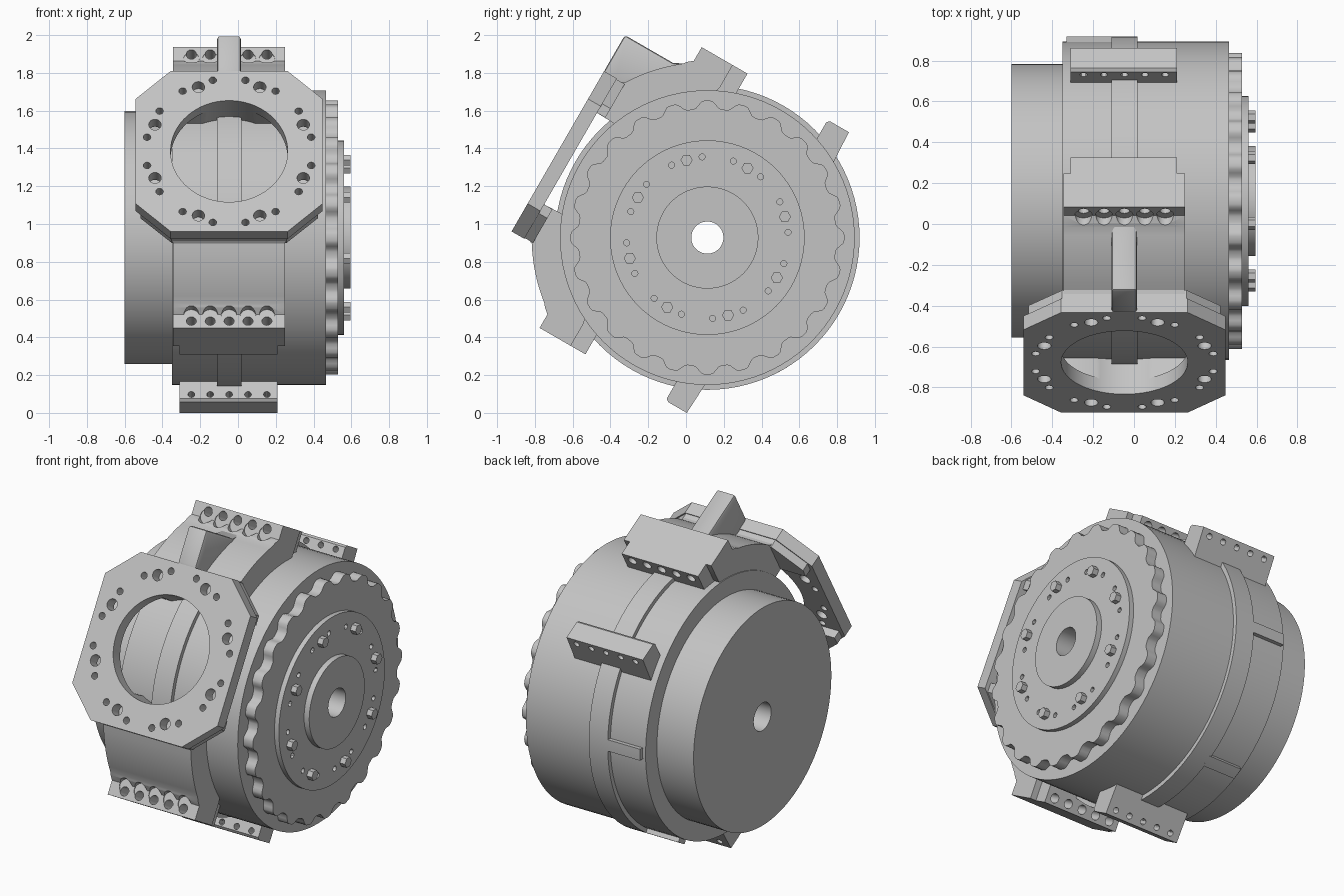
import bpy, bmesh
from math import sin, cos, pi, radians
from mathutils import Vector

cube = bpy.data.objects.get("Cube")
if cube:
    bpy.data.objects.remove(cube)

CY, CZ = 0.113, 0.928          # drum axis runs along x
MID = -0.047                   # centre of the bracket along x
S, C = sin(radians(30)), cos(radians(30))

grey = bpy.data.materials.new("machined grey")
grey.use_nodes = True
grey.diffuse_color = (0.55, 0.55, 0.55, 1)
grey.node_tree.nodes["Principled BSDF"].inputs["Base Color"].default_value = (0.55, 0.55, 0.55, 1)


# Placement rules: straight around the axis, or tilted with the mounting plate
def axial(a, p, q):
    return Vector((a, CY + p, CZ + q))


def tilted(x, n, t):
    return Vector((x, CY - C * n + S * t, CZ + S * n + C * t))


def outward(n, x, t):
    return tilted(MID + x, n, t)


def circle(r, p=0, q=0, count=24):
    return [(p + r * cos(2 * pi * i / count), q + r * sin(2 * pi * i / count)) for i in range(count)]


def arc(r, start, end, steps=12):
    angles = [radians(start + (end - start) * i / steps) for i in range(steps + 1)]
    return [(r * cos(a), r * sin(a)) for a in angles]


def finish(bm, name, bevel=0):
    bmesh.ops.recalc_face_normals(bm, faces=bm.faces)
    mesh = bpy.data.meshes.new(name)
    bm.to_mesh(mesh)
    bm.free()
    mesh.materials.append(grey)
    ob = bpy.data.objects.new(name, mesh)
    bpy.context.collection.objects.link(ob)
    if bevel:
        mod = ob.modifiers.new("soft edges", "BEVEL")
        mod.width, mod.segments, mod.limit_method = bevel, 2, "ANGLE"
        apply(ob, mod)
    return ob


def apply(ob, mod):
    with bpy.context.temp_override(object=ob, active_object=ob, selected_objects=[ob]):
        bpy.ops.object.modifier_apply(modifier=mod.name)


# One object from several prisms, each (profile, start, end)
def prisms(name, parts, place, bevel=0):
    bm = bmesh.new()
    for pts, a0, a1 in parts:
        low = [bm.verts.new(place(a0, *p)) for p in pts]
        high = [bm.verts.new(place(a1, *p)) for p in pts]
        bm.faces.new(low)
        bm.faces.new(high)
        for i in range(len(pts)):
            j = (i + 1) % len(pts)
            bm.faces.new((low[i], low[j], high[j], high[i]))
    return finish(bm, name, bevel)


# Closed (x, radius) profile turned around the drum axis
def lathe(name, profile, count=96):
    bm = bmesh.new()
    rings = [[bm.verts.new(axial(x, *p)) for p in circle(r, count=count)] for x, r in profile]
    for k, ring in enumerate(rings):
        nxt = rings[(k + 1) % len(rings)]
        for i in range(count):
            j = (i + 1) % count
            bm.faces.new((ring[i], ring[j], nxt[j], nxt[i]))
    return finish(bm, name)


def cut(targets, cutter):
    cutter.hide_render = True
    for ob in targets:
        mod = ob.modifiers.new("cut", "BOOLEAN")
        mod.operation, mod.object, mod.solver = "DIFFERENCE", cutter, "EXACT"
        apply(ob, mod)
    bpy.data.objects.remove(cutter)


def mirror(pts):
    return [(n, -t) for n, t in pts]


def polar(r, degrees):
    return r * cos(radians(degrees)), r * sin(radians(degrees))


# Stepped drum with end cap, face disc, hub and bore
drum = lathe("drum", [(-0.6, 0.085), (-0.6, 0.67), (-0.35, 0.67), (-0.35, 0.78), (0.465, 0.78),
                      (0.465, 0.515), (0.56, 0.515), (0.56, 0.27), (0.595, 0.27), (0.595, 0.085)])
pins = [(circle(0.016, *polar(0.428, 3.75 + 22.5 * k), 12), 0.53, 0.6) for k in range(16)]
cut([drum], prisms("pin_hole_cutter", pins, axial))
lathe("drum_strap", [(-0.11, 0.75), (-0.11, 0.806), (0.018, 0.806), (0.018, 0.75)])

# Scalloped ring
teeth = []
for i in range(288):
    a = 2 * pi * i / 288
    r = 0.704 + 0.021 * max(-1, min(1, 1.5 * cos(24 * a)))
    teeth.append((r * cos(a), r * sin(a)))
ring = prisms("scalloped_ring", [(teeth, 0.455, 0.53)], axial)
cut([ring], prisms("ring_cutter", [(circle(0.4, count=48), 0.4, 0.6)], axial))

# Hexagonal bolts on the face disc
prisms("face_bolts", [(circle(0.032, *polar(0.425, 15 + 45 * k), 6), 0.54, 0.595)
                      for k in range(8)], axial)

# Mounting plate with thick ends behind it
octagon = [(0.495, -0.32), (0.495, 0.32), (0.31, 0.49), (-0.31, 0.49),
           (-0.495, 0.32), (-0.495, -0.32), (-0.31, -0.49), (0.31, -0.49)]
plate = prisms("mounting_plate", [(octagon, 0.836, 0.914)], outward)
end = [(0.47, 0.28), (0.47, 0.335), (0.305, 0.485), (-0.305, 0.485), (-0.47, 0.335), (-0.47, 0.28)]
backing = prisms("plate_backing", [(end, 0.785, 0.84), (mirror(end), 0.785, 0.84)], outward)

# Saddle arms wrapping the drum
arm = (arc(0.77, 21, 63) + [(0.34, 0.72), (0.34, 0.858), (0.53, 0.858), (0.53, 0.775), (0.56, 0.75)]
       + arc(0.93, 52, 32, 8) + [(0.84, 0.47), (0.84, 0.28)])
saddle = prisms("saddle", [(arm, -0.345, 0.25), (mirror(arm), -0.345, 0.25)], tilted)
lip = [(0.25, 0.7), (0.25, 0.858), (0.36, 0.858), (0.36, 0.7)]
lips = prisms("saddle_lips", [(lip, -0.31, 0.21), (mirror(lip), -0.31, 0.21)], tilted)

# Plate window and bolt pattern
cut([plate, backing, saddle],
    prisms("window_cutter", [(circle(0.31, count=64), 0.7, 1.0)], outward))
pattern = [(circle(0.033, *polar(0.425, 22.5 + 45 * k)), 0.75, 1.0) for k in range(8)]
pattern += [(circle(0.02, *polar(0.443, 11.25 + 22.5 * k), 16), 0.75, 1.0) for k in range(16)]
cut([plate, backing], prisms("bolt_hole_cutter", pattern, outward))

# Row of clamp holes with scalloped reliefs in both arms
row = [0.1 * k for k in range(-2, 3)]
cut([saddle, lips], prisms("clamp_hole_cutter", [(circle(0.027, x, s * 0.815, 16), 0.2, 0.6)
                                                 for x in row for s in (1, -1)], outward))
cut([saddle], prisms("relief_cutter", [(circle(0.042, x, s * 0.785, 20), 0.525, 0.75)
                                       for x in row for s in (1, -1)], outward))

# Lifting rib from plate to upper arm
prisms("lifting_rib", [([(0.914, 0.485), (0.914, 0.71), (0.62, 0.71), (0.56, 0.74),
                         (0.52, 0.68), (0.74, 0.45), (0.84, 0.45)], -0.11, 0.015)], tilted, 0.015)

# Rear clamp blocks
block = [(-0.24, 0.72), (-0.24, 0.845), (-0.255, 0.858), (-0.37, 0.858), (-0.38, 0.66), (-0.3, 0.66)]
blocks = prisms("rear_clamp_blocks", [(block, -0.31, 0.21), (mirror(block), -0.31, 0.21)], tilted)
cut([blocks], prisms("rear_hole_cutter", [(circle(0.018, x, s * 0.82, 12), -0.5, -0.1)
                                          for x in row for s in (1, -1)], outward))

# Short keys on the back of the drum
keys = [(arc(0.806, a - 2.5, a + 2.5, 4) + arc(0.75, a + 2.5, a - 2.5, 4), -0.33, -0.1)
        for a in (0, -60)]
prisms("drum_keys", keys, axial)

# Smooth round walls, keep hard edges
bpy.ops.object.select_all(action="DESELECT")
for ob in bpy.context.collection.objects:
    if ob.type == "MESH" and ob.data.materials and ob.data.materials[0] == grey:
        ob.select_set(True)
        bpy.context.view_layer.objects.active = ob
bpy.ops.object.shade_smooth_by_angle(angle=radians(30))
